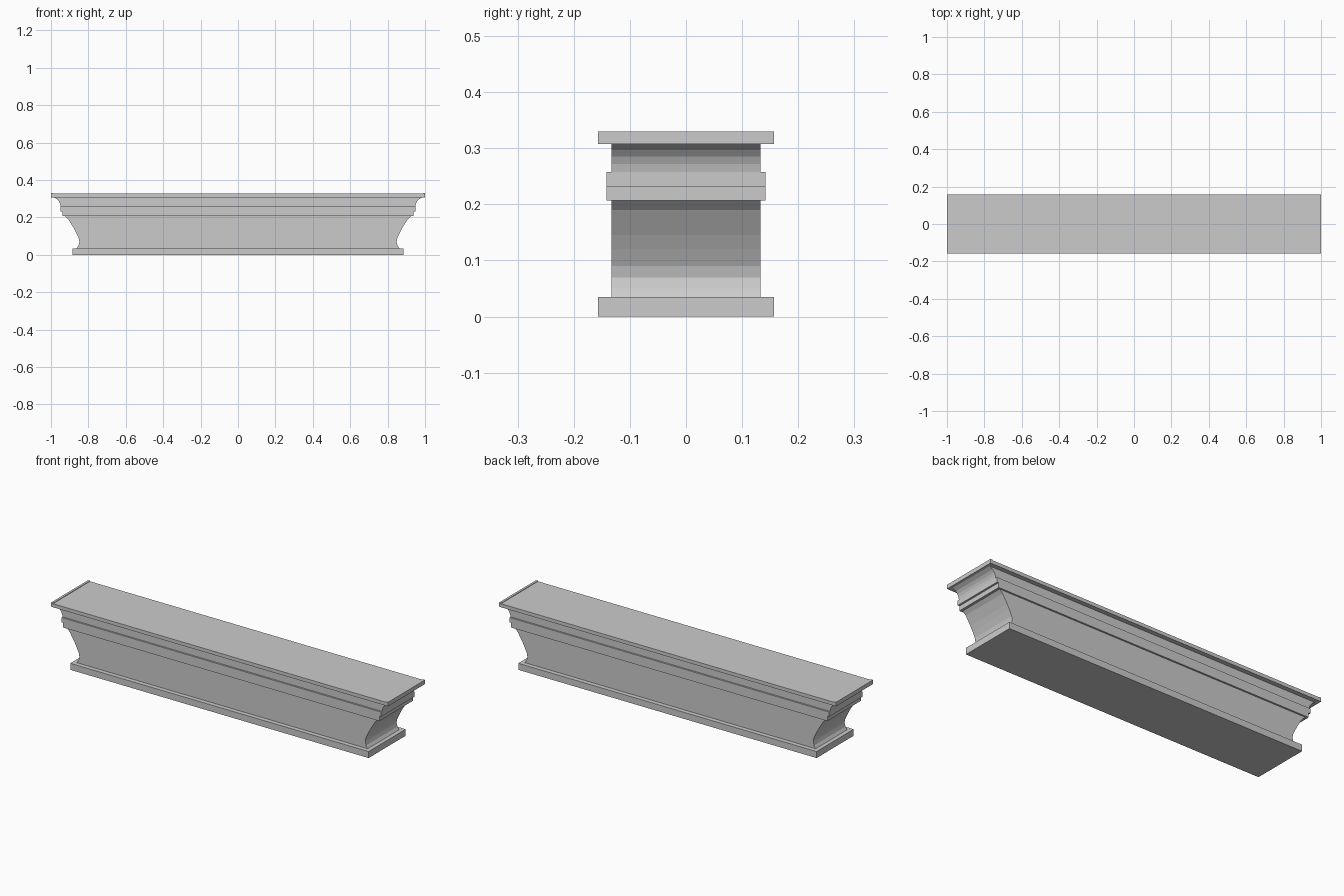
import bpy, bmesh

if "Cube" in bpy.data.objects:
    bpy.data.objects.remove(bpy.data.objects["Cube"])


def extrude_profile(name, right_side, half_depth):
    """Mirror a right-hand (x, z) outline across x = 0 and extrude it along y."""
    outline = right_side + [(-x, z) for x, z in reversed(right_side)]
    bm = bmesh.new()
    face = bm.faces.new([bm.verts.new((x, -half_depth, z)) for x, z in outline])
    moved = bmesh.ops.extrude_face_region(bm, geom=[face])["geom"]
    verts = [v for v in moved if isinstance(v, bmesh.types.BMVert)]
    bmesh.ops.translate(bm, verts=verts, vec=(0, 2 * half_depth, 0))
    bmesh.ops.recalc_face_normals(bm, faces=bm.faces)
    mesh = bpy.data.meshes.new(name)
    bm.to_mesh(mesh)
    bm.free()
    obj = bpy.data.objects.new(name, mesh)
    bpy.context.collection.objects.link(obj)
    return obj


# Plinth slab at the bottom
extrude_profile("base_slab", [(0.885, 0), (0.885, 0.035)], 0.157)

# Lower body with concave ends
extrude_profile("lower_body", [
    (0.863, 0.035), (0.853, 0.05), (0.848, 0.07), (0.852, 0.09),
    (0.866, 0.12), (0.879, 0.145), (0.907, 0.19), (0.925, 0.207)], 0.133)

# Stepped band around the middle
extrude_profile("stepped_band", [
    (0.938, 0.207), (0.938, 0.232), (0.948, 0.232), (0.948, 0.258)], 0.142)

# Upper body with small coved ends
extrude_profile("upper_cove", [
    (0.948, 0.258), (0.951, 0.272), (0.957, 0.285),
    (0.967, 0.297), (0.985, 0.308)], 0.133)

# Top slab with a very slight lip at each end
extrude_profile("top_slab", [
    (1.0, 0.308), (1.0, 0.33), (0.988, 0.33), (0.988, 0.327)], 0.157)
